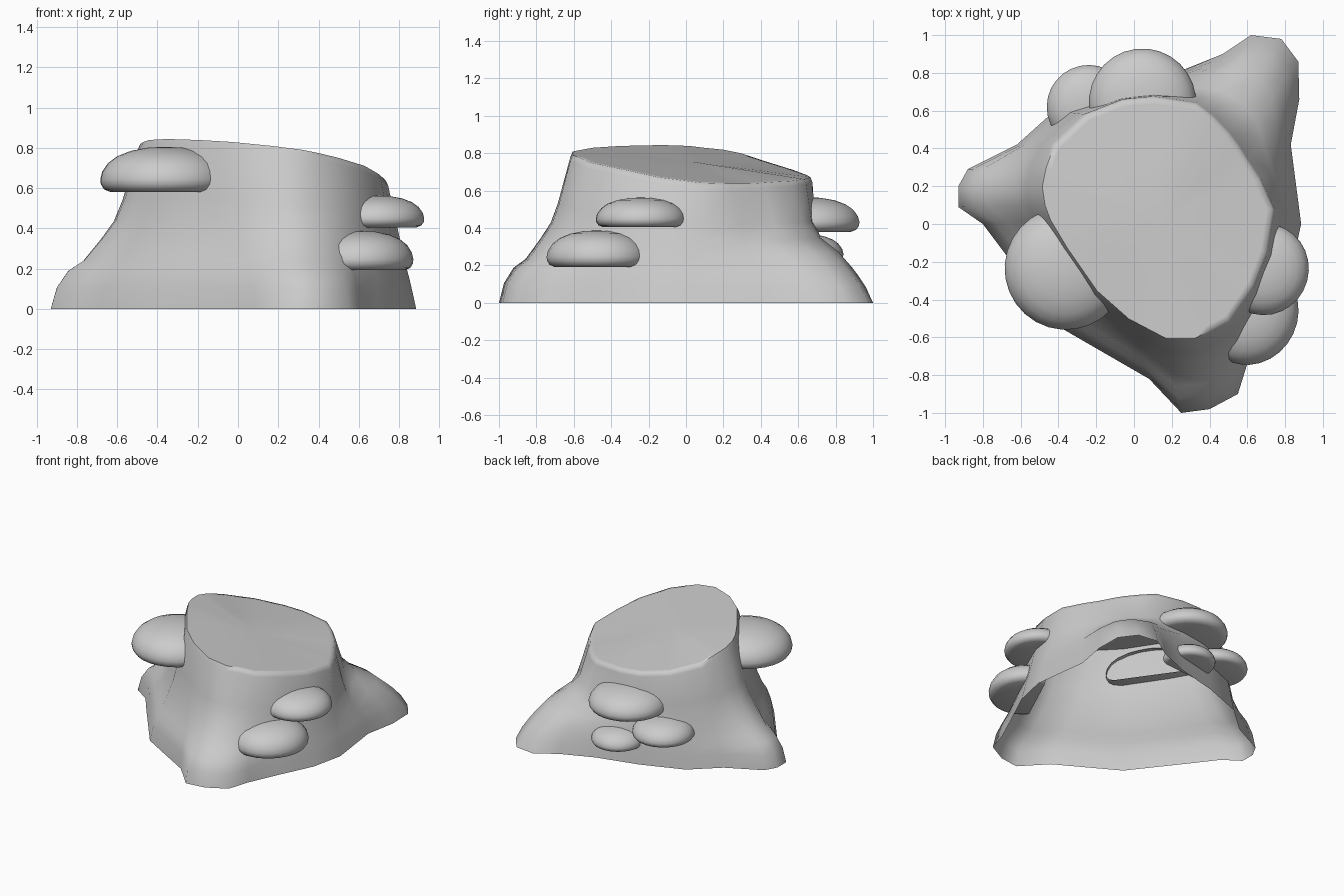
import bpy, bmesh, math
from mathutils import Vector

if "Cube" in bpy.data.objects:
    bpy.data.objects.remove(bpy.data.objects["Cube"])


def make_object(name, verts, faces, angle, cut=None):
    bm = bmesh.new()
    vs = [bm.verts.new(v) for v in verts]
    for f in faces:
        bm.faces.new([vs[i] for i in f])
    bmesh.ops.recalc_face_normals(bm, faces=bm.faces)
    if cut:  # trim away the half behind the bark
        bmesh.ops.bisect_plane(bm, geom=bm.verts[:] + bm.edges[:] + bm.faces[:],
                               plane_co=cut[0], plane_no=cut[1], clear_inner=True)
    mesh = bpy.data.meshes.new(name)
    bm.to_mesh(mesh)
    bm.free()
    ob = bpy.data.objects.new(name, mesh)
    bpy.context.collection.objects.link(ob)
    bpy.ops.object.select_all(action='DESELECT')
    ob.select_set(True)
    bpy.context.view_layer.objects.active = ob
    bpy.ops.object.shade_smooth_by_angle(angle=math.radians(angle))


def bridge(n, a, b):
    return [(a + i, a + (i + 1) % n, b + (i + 1) % n, b + i) for i in range(n)]


# Stump: ground outline (x, y) matched to slanted cut rim (x, y, z), clockwise from the left root
outline = [
    (-.93, .09, -.48, .10, .83), (-.93, .20, -.495, .20, .82), (-.88, .29, -.475, .30, .80),
    (-.62, .42, -.43, .42, .76), (-.42, .60, -.26, .58, .71), (-.10, .72, -.06, .66, .68),
    (.22, .80, .10, .675, .67), (.47, .90, .33, .64, .66), (.62, 1.0, .42, .57, .65),
    (.78, .98, .50, .485, .645), (.87, .86, .55, .42, .64), (.875, .66, .60, .34, .635),
    (.83, .42, .665, .24, .635), (.885, .00, .74, .08, .64), (.83, -.25, .705, -.15, .67),
    (.70, -.52, .635, -.33, .71), (.60, -.74, .505, -.52, .75), (.55, -.90, .40, -.575, .775),
    (.40, -.98, .325, -.615, .79), (.25, -1.0, .17, -.615, .81), (.08, -.82, -.03, -.51, .83),
    (-.37, -.56, -.20, -.36, .84), (-.68, -.16, -.36, -.13, .845), (-.80, .00, -.45, .02, .84),
]
# (height fraction, reach of front/left roots, reach of back root)
levels = [(0, 1, 1), (.13, .93, .91), (.23, .80, .81), (.29, .63, .74), (.42, .43, .57),
          (.53, .28, .30), (.66, .18, .12), (.96, .01, .01)]
n = len(outline)
centre = Vector((.13, .03, .755))
verts = []
for t, flare, back in levels:
    for i, (bx, by, tx, ty, tz) in enumerate(outline):
        reach = math.hypot(bx - tx, by - ty)
        k = min(1, max(0, (reach - .15) / .2))
        w = flare * k + (1 - t) * (1 - k)
        if 5 <= i <= 11:
            w = back
        verts.append((tx + (bx - tx) * w, ty + (by - ty) * w, tz * t))
# softened rim and cut face; the underside stays open
for f in (.985, .94, .5):
    for _, _, tx, ty, tz in outline:
        verts.append(centre.lerp(Vector((tx, ty, tz)), f))
verts.append(centre)
rings = len(levels) + 3
faces = []
for r in range(rings - 1):
    faces += bridge(n, (r + 1) * n, r * n)
last = (rings - 1) * n
faces += [(last + (i + 1) % n, last + i, len(verts) - 1) for i in range(n)]
make_object("stump", verts, faces, 65)

# Shelf fungi: flat-bottomed half domes set into the bark
profile = [(.84, 0), (.94, .06), (.99, .17), (1, .28), (.97, .45), (.88, .64),
           (.74, .79), (.53, .91), (.27, .98)]


def shelf_fungus(name, x, y, out, side, z0, z1, heading, depth=.09, seg=28):
    a = math.radians(heading)
    ahead, across = Vector((math.cos(a), math.sin(a), 0)), Vector((-math.sin(a), math.cos(a), 0))
    base = Vector((x, y, 0))
    v = []
    for p, h in profile:
        for i in range(seg):
            u = 2 * math.pi * i / seg
            v.append(base + ahead * (out * p * math.cos(u)) + across * (side * p * math.sin(u))
                     + Vector((0, 0, z0 + (z1 - z0) * h)))
    f = [tuple(reversed(range(seg)))]
    for k in range(len(profile) - 1):
        f += bridge(seg, k * seg, (k + 1) * seg)
    v.append((x, y, z1))
    top = (len(profile) - 1) * seg
    f += [(top + i, top + (i + 1) % seg, len(v) - 1) for i in range(seg)]
    make_object(name, v, f, 50, (base - ahead * depth, ahead))


for args in [
    ("fungus_front_left", -.36, -.235, .325, .325, .58, .805, 215),
    ("fungus_right_upper", .69, -.24, .235, .243, .405, .563, -15),
    ("fungus_right_lower", .615, -.475, .252, .275, .192, .387, -25),
    ("fungus_back_upper", .045, .645, .284, .284, .38, .565, 97),
    ("fungus_back_left", -.24, .62, .222, .222, .22, .37, 115),
    ("fungus_back_lower", .09, .71, .19, .19, .12, .25, 95),
]:
    shelf_fungus(*args)
